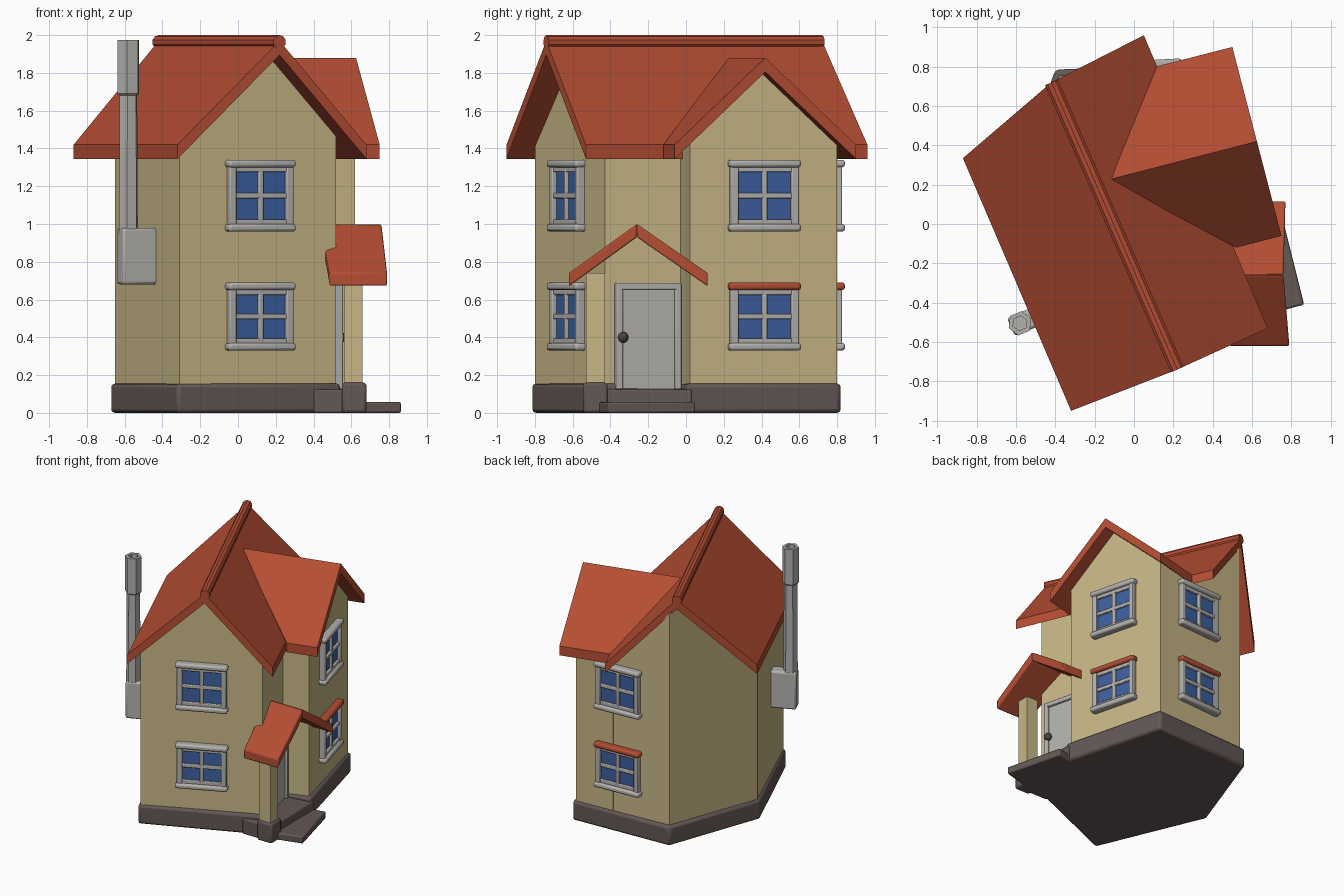
import bpy, bmesh, math
from mathutils import Vector, Matrix

if "Cube" in bpy.data.objects:
    bpy.data.objects.remove(bpy.data.objects["Cube"])

def mat(name, c):
    m = bpy.data.materials.new(name)
    m.diffuse_color = (*c, 1)
    m.use_nodes = True
    m.node_tree.nodes["Principled BSDF"].inputs["Base Color"].default_value = m.diffuse_color
    return m

WALL = mat("cream plaster", (.57, .47, .235))
ROOF = mat("red roof", (.46, .075, .033))
GLASS = mat("blue glass", (.045, .115, .34))
TRIM = mat("pale grey trim", (.45, .44, .42))
STONE = mat("dark stone", (.125, .095, .09))
KNOB = mat("dark metal", (.07, .055, .05))

def finish(bm, name, m, bevel=0, smooth=False):
    bmesh.ops.recalc_face_normals(bm, faces=bm.faces)
    me = bpy.data.meshes.new(name)
    bm.to_mesh(me)
    bm.free()
    me.materials.append(m)
    ob = bpy.data.objects.new(name, me)
    bpy.context.collection.objects.link(ob)
    if bevel:
        b = ob.modifiers.new("soft edges", "BEVEL")
        b.width, b.segments, b.limit_method = bevel, 2, "ANGLE"
    if smooth or bevel:
        bpy.context.view_layer.objects.active = ob
        ob.select_set(True)
        bpy.ops.object.shade_smooth_by_angle(angle=math.radians(35))
        ob.select_set(False)
    return ob

def boxes(name, parts, m, loc=(0, 0, 0), ang=0, bevel=0):
    """Boxes (centre, size) in a frame whose x axis points outward at ang degrees."""
    bm = bmesh.new()
    M = Matrix.Translation(loc) @ Matrix.Rotation(math.radians(ang), 4, "Z")
    for c, s in parts:
        bmesh.ops.create_cube(bm, size=1, matrix=M @ Matrix.Translation(c) @ Matrix.Diagonal((*s, 1)))
    return finish(bm, name, m, bevel)

def prism(bm, pts, drop):
    """Solid between a 3D outline and the same outline lowered by drop."""
    top = [bm.verts.new(p) for p in pts]
    low = [bm.verts.new((p[0], p[1], p[2] - drop)) for p in pts]
    bm.faces.new(top)
    bm.faces.new(low[::-1])
    n = len(pts)
    for i in range(n):
        j = (i + 1) % n
        bm.faces.new((top[j], top[i], low[i], low[j]))
    return top

def slab(name, outline, zs, m, drop, bevel=0):
    bm = bmesh.new()
    prism(bm, [(x, y, z) for (x, y), z in zip(outline, zs)], drop)
    return finish(bm, name, m, bevel)

def gabled_walls(name, outline, ridge_pt, side, ridge_z, left_slope, right_slope):
    """Wall block whose top folds along the ridge and follows the roof slopes."""
    bm = bmesh.new()
    prism(bm, [(x, y, 1) for x, y in outline], .9)
    p, s = Vector((*ridge_pt, 0)), Vector((*side, 0)).normalized()
    bmesh.ops.bisect_plane(bm, geom=bm.verts[:] + bm.edges[:] + bm.faces[:], plane_co=p, plane_no=s)
    for v in bm.verts:
        if v.co.z > .9:
            d = (v.co - p).dot(s)
            v.co.z = ridge_z - (right_slope * d if d > 0 else -left_slope * d)
    return finish(bm, name, WALL)

# Walls: main block, and the wing turned to the right
gabled_walls("main_walls", [(-.31, -.8), (.52, -.43), (.42, -.02), (.12, .785), (-.38, .755), (-.65, .02)],
             (-.42, .72), (.916, .4015), 1.915, .95, 1.09)
gabled_walls("wing_walls", [(.42, .8), (.62, .02), (.3, -.06), (.1, .785)],
             (.625, .42), (.25, -.968), 1.82, .92, .92)

# Main roof, slopes either side of the slanted ridge
RB, RF = (-.42, .72), (.22, -.74)
slab("main_roof_left", [RB, RF, (-.32, -.95), (-.87, .335)], [1.97, 1.97, 1.42, 1.42], ROOF, .075)
slab("main_roof_right", [RB, RF, (.68, -.53), (.05, .96)], [1.97, 1.97, 1.42, 1.42], ROOF, .075)
bm = bmesh.new()
a, b = Vector((*RB, 1.963)), Vector((*RF, 1.963))
bmesh.ops.create_cone(bm, cap_ends=True, segments=10, radius1=.037, radius2=.037, depth=(b - a).length,
                      matrix=Matrix.Translation((a + b) / 2) @ (b - a).to_track_quat("Z", "Y").to_matrix().to_4x4())
finish(bm, "ridge_roll", ROOF, smooth=True)

# Wing roof
for name, e1, e2 in (("wing_roof_back", (.5, .9), (.11, .80)), ("wing_roof_front", (.75, -.06), (.52, -.12))):
    slab(name, [(.625, .42), e1, e2, (-.13, .225)], [1.88, 1.42, 1.42, 1.88], ROOF, .075)

# Foundation, porch floor and step
slab("foundation", [(-.32, -.82), (.545, -.455), (.45, -.03), (.65, .0), (.44, .82), (-.4, .785), (-.675, .02)],
     [.155] * 7, STONE, .155, .02)
slab("porch_floor", [(.4, -.52), (.66, -.52), (.66, .03), (.4, .03)], [.125] * 4, STONE, .125, .01)
boxes("post_base", [((.615, -.48, .08), (.13, .13, .16))], STONE, bevel=.015)
slab("door_step", [(.6, -.48), (.865, -.41), (.75, .05), (.5, 0)], [.058] * 4, STONE, .058, .01)

# Porch post and porch roof
boxes("porch_post", [((.61, -.48, .43), (.1, .1, .62))], WALL)
for name, e1, e2 in (("porch_roof_left", (.79, -.62), (.485, -.62)), ("porch_roof_right", (.77, .115), (.485, .115))):
    slab(name, [(.76, -.26), e1, e2, (.44, -.26)], [1.0, .74, .74, 1.0], ROOF, .07, .008)

# Door with frame and knob
door = (.47, -.205, 0)
boxes("door_frame", [((.01, s * .16, .405), (.07, .035, .56)) for s in (-1, 1)] + [((.01, 0, .67), (.07, .355, .035))],
      TRIM, door, 14, .006)
boxes("door_panel", [((0, 0, .4), (.05, .3, .54))], TRIM, door, 14)
bm = bmesh.new()
bmesh.ops.create_uvsphere(bm, u_segments=12, v_segments=8, radius=.03, matrix=Matrix.Translation((.54, -.335, .4)))
finish(bm, "door_knob", KNOB, smooth=True)

# Windows: glass, frame with cross bars, sill and lintel (some lintels are red hoods)
def window(tag, loc, ang, z, h, hood):
    p = (*loc, z)
    boxes(tag + "_glass", [((.005, 0, 0), (.02, .3, h - .06))], GLASS, p, ang)
    bars = [((.01, s * .165, 0), (.06, .04, h - .04)) for s in (-1, 1)]
    bars += [((.01, 0, 0), (.045, .028, h - .06)), ((.01, 0, 0), (.045, .31, .028))]
    bars += [((.012, 0, s * (h / 2 - .05)), (.04, .31, .03)) for s in (-1, 1)]
    boxes(tag + "_frame", bars, TRIM, p, ang, .006)
    boxes(tag + "_sill", [((.015, 0, -h / 2 + .02), (.08, .39, .04))], TRIM, p, ang, .014)
    boxes(tag + "_lintel", [((.015, 0, h / 2 - .02), (.08, .39, .04))], ROOF if hood else TRIM, p, ang, .014)

for side, loc, ang, hood in (("front", (.11, -.613), -66, False), ("wing", (.52, .41), 14.5, True),
                             ("back", (.05, .777), 93, True)):
    window(side + "_lower_window", loc, ang, .51, .36, hood)
    window(side + "_upper_window", loc, ang, 1.15, .38, False)

# Flue pipe: hexagonal hollow pipe with a wider top and a box elbow into the wall
bm = bmesh.new()
rings = []
for r, z in ((.054, .95), (.05, 1.68), (.062, 1.69), (.062, 1.975), (.038, 1.975), (.038, 1.85)):
    rings.append([bm.verts.new((-.58 + r * math.cos(i * math.pi / 3 + .4), -.505 + r * math.sin(i * math.pi / 3 + .4), z))
                  for i in range(6)])
for lo, hi in zip(rings, rings[1:]):
    for i in range(6):
        j = (i + 1) % 6
        bm.faces.new((lo[i], lo[j], hi[j], hi[i]))
bm.faces.new(rings[0])
bm.faces.new(rings[-1])
finish(bm, "flue_pipe", TRIM)
boxes("flue_elbow", [((.055, 0, .83), (.21, .1, .3))], TRIM, (-.58, -.505, 0), 23, .015)
